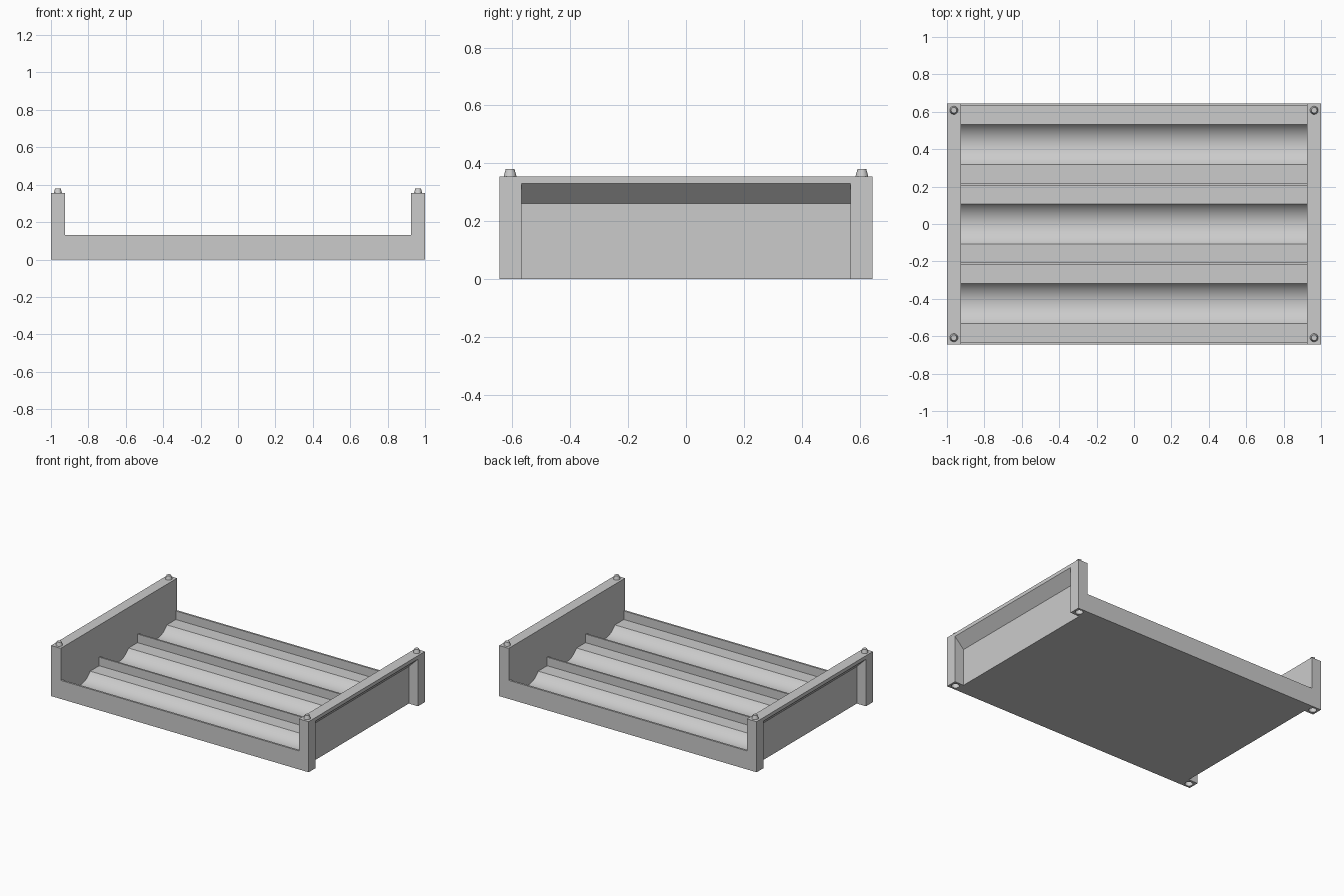
import bpy, bmesh, math
from mathutils import Vector

old = bpy.data.objects.get("Cube")
if old:
    bpy.data.objects.remove(old, do_unlink=True)

# Overall sizes
HX, HY, TOP = 1.0, 0.645, 0.355      # half length, half width, wall height
INNER = 0.925                        # inside face of the end walls
RIM, LEDGE, BOTTOM = 0.13, 0.07, 0.015
PITCH, HALF_BAY, HALF_TROUGH = 0.425, 0.2065, 0.107
CORNERS = [(sx * 0.963, sy * 0.608) for sx in (-1, 1) for sy in (-1, 1)]

grey = bpy.data.materials.new("light_grey")
grey.use_nodes = True
colour = (0.6, 0.6, 0.6, 1)
grey.diffuse_color = colour
grey.node_tree.nodes["Principled BSDF"].inputs["Base Color"].default_value = colour


def add_object(name, bm):
    bmesh.ops.recalc_face_normals(bm, faces=bm.faces)
    mesh = bpy.data.meshes.new(name)
    bm.to_mesh(mesh)
    bm.free()
    mesh.materials.append(grey)
    obj = bpy.data.objects.new(name, mesh)
    bpy.context.collection.objects.link(obj)
    return obj


def prism(name, points, length):
    """Extrude a closed loop of 3D points along a vector."""
    bm = bmesh.new()
    face = bm.faces.new([bm.verts.new(p) for p in points])
    result = bmesh.ops.extrude_face_region(bm, geom=[face])
    moved = [v for v in result["geom"] if isinstance(v, bmesh.types.BMVert)]
    bmesh.ops.translate(bm, vec=Vector(length), verts=moved)
    return add_object(name, bm)


def cone(name, x, y, z0, z1, r0, r1):
    bm = bmesh.new()
    bmesh.ops.create_cone(bm, cap_ends=True, segments=24, radius1=r0, radius2=r1, depth=z1 - z0)
    bmesh.ops.translate(bm, vec=(x, y, (z0 + z1) / 2), verts=bm.verts)
    return add_object(name, bm)


def make_active(obj):
    bpy.ops.object.select_all(action='DESELECT')
    obj.select_set(True)
    bpy.context.view_layer.objects.active = obj


def cut(obj, cutter):
    mod = obj.modifiers.new("cut", 'BOOLEAN')
    mod.operation, mod.solver, mod.object = 'DIFFERENCE', 'EXACT', cutter
    make_active(obj)
    bpy.ops.object.modifier_apply(modifier=mod.name)
    bpy.data.objects.remove(cutter, do_unlink=True)


# Solid tray block
tray = prism("tray_body", [(-HX, -HY, 0), (HX, -HY, 0), (HX, HY, 0), (-HX, HY, 0)], (0, 0, TOP))

# Interior: three bays, each with a rounded trough between two flat ledges
depth = LEDGE - BOTTOM
radius = (HALF_TROUGH ** 2 + depth ** 2) / (2 * depth)
sweep = math.asin(HALF_TROUGH / radius)
section = [(-1, RIM)]
for bay in (-1, 0, 1):
    mid = bay * PITCH
    section += [(mid - HALF_BAY, RIM), (mid - HALF_BAY, LEDGE)]
    for i in range(21):
        a = sweep * (i / 10 - 1)
        section.append((mid + radius * math.sin(a), BOTTOM + radius * (1 - math.cos(a))))
    section += [(mid + HALF_BAY, LEDGE), (mid + HALF_BAY, RIM)]
section += [(1, RIM), (1, 1), (-1, 1)]
cut(tray, prism("interior_cutter", [(-INNER, y, z) for y, z in section], (2 * INNER, 0, 0)))

# Recessed end panels with a sloped grip under the top rail
recess = [(0.929, -0.1), (0.929, 0.26), (HX, 0.33), (1.1, 0.33), (1.1, -0.1)]
for side in (-1, 1):
    points = [(side * x, -0.568, z) for x, z in recess]
    cut(tray, prism("recess_cutter", points, (0, 2 * 0.568, 0)))

# Stacking sockets in the feet
for x, y in CORNERS:
    cut(tray, cone("socket_cutter", x, y, -0.03, 0.03, 0.025, 0.025))

# Stacking pegs on the corner posts
pegs = [cone(f"stacking_peg_{i + 1}", x, y, TOP - 0.002, 0.38, 0.0225, 0.015)
        for i, (x, y) in enumerate(CORNERS)]

for obj in [tray] + pegs:
    make_active(obj)
    bpy.ops.object.shade_smooth_by_angle(angle=math.radians(25))
